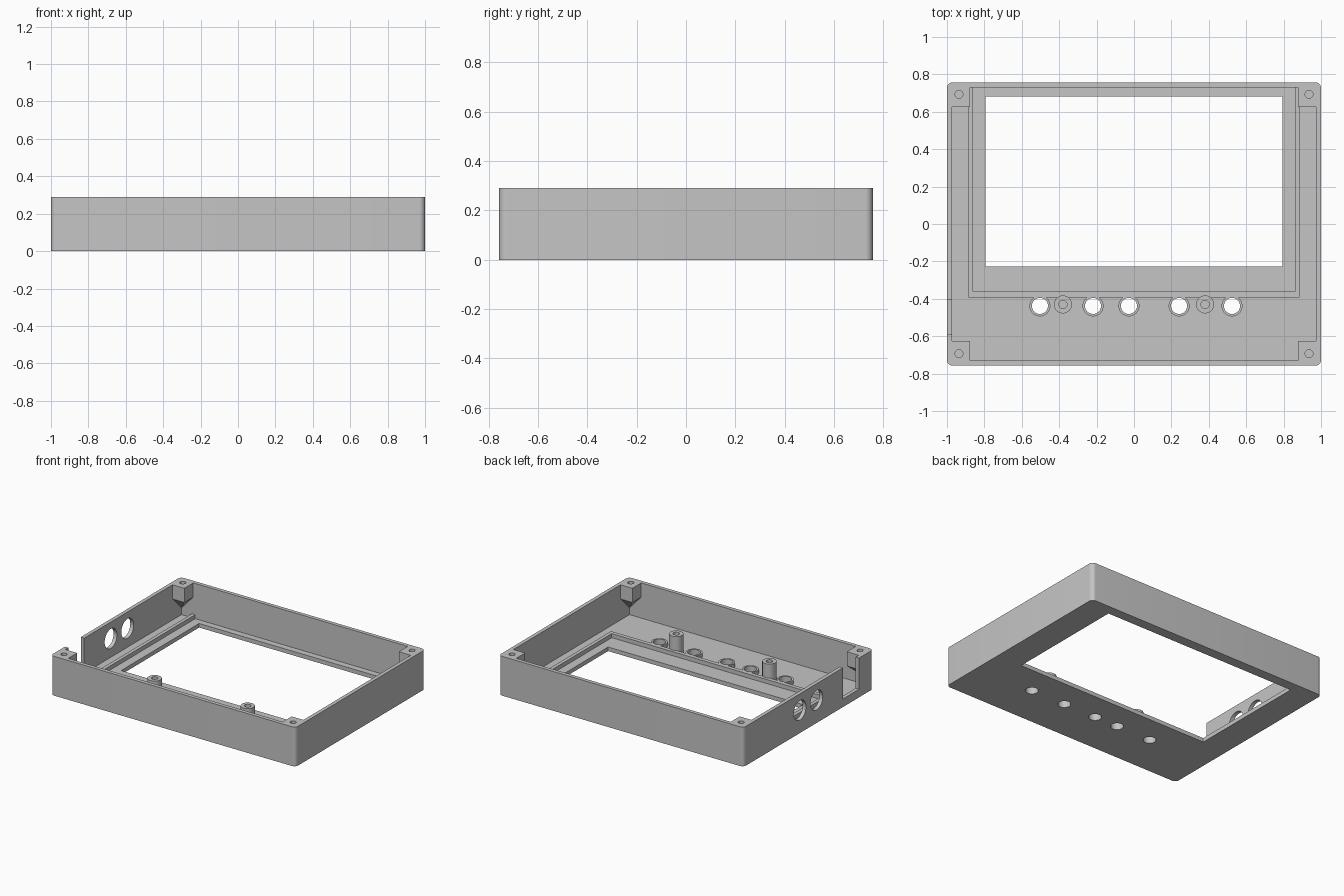
import bpy, bmesh, math
from mathutils import Matrix, Vector

if "Cube" in bpy.data.objects:
    bpy.data.objects.remove(bpy.data.objects["Cube"])

grey = bpy.data.materials.new("plain_grey")
grey.use_nodes = True
grey.diffuse_color = (0.56, 0.56, 0.56, 1)
grey.node_tree.nodes["Principled BSDF"].inputs["Base Color"].default_value = grey.diffuse_color

HX, HY, TOP = 1.0, 0.757, 0.29          # outer half sizes and height
WALL, FLOOR = 0.028, 0.03
IX, IY = HX - WALL, HY - WALL           # inner half sizes


def finish(name, bm):
    bmesh.ops.recalc_face_normals(bm, faces=bm.faces)
    mesh = bpy.data.meshes.new(name)
    bm.to_mesh(mesh)
    bm.free()
    mesh.materials.append(grey)
    obj = bpy.data.objects.new(name, mesh)
    bpy.context.collection.objects.link(obj)
    return obj


def prism(name, outline, z0, z1):
    bm = bmesh.new()
    face = bm.faces.new([bm.verts.new((x, y, z0)) for x, y in outline])
    new = bmesh.ops.extrude_face_region(bm, geom=[face])["geom"]
    verts = [v for v in new if isinstance(v, bmesh.types.BMVert)]
    bmesh.ops.translate(bm, verts=verts, vec=(0, 0, z1 - z0))
    return finish(name, bm)


def box(name, x0, x1, y0, y1, z0, z1):
    return prism(name, [(x0, y0), (x1, y0), (x1, y1), (x0, y1)], z0, z1)


def circle(x, y, r, n=32):
    return [(x + r * math.cos(math.tau * i / n), y + r * math.sin(math.tau * i / n))
            for i in range(n)]


def rounded(hx, hy, r, n=8):
    pts = []
    for q, (sx, sy) in enumerate([(1, 1), (-1, 1), (-1, -1), (1, -1)]):
        for i in range(n + 1):
            a = (q + i / n) * math.pi / 2
            pts.append((sx * (hx - r) + r * math.cos(a), sy * (hy - r) + r * math.sin(a)))
    return pts


def cut(obj, cutters):
    for c in cutters:
        c.hide_render = True
        mod = obj.modifiers.new("cut", "BOOLEAN")
        mod.operation, mod.solver, mod.object = "DIFFERENCE", "EXACT", c
        bpy.context.view_layer.objects.active = obj
        bpy.ops.object.modifier_apply(modifier=mod.name)
        bpy.data.objects.remove(c)


def smooth(obj):
    bpy.ops.object.select_all(action="DESELECT")
    obj.select_set(True)
    bpy.context.view_layer.objects.active = obj
    bpy.ops.object.shade_smooth_by_angle(angle=math.radians(30))


# Tray shell with display window, button holes, cable notch and two side ports
shell = prism("case_shell", rounded(HX, HY, 0.03), 0, TOP)
BUTTON_X, BUTTON_Y = (-0.503, -0.219, -0.027, 0.241, 0.524), -0.438
cutters = [box("cavity", -IX, IX, -IY, IY, FLOOR, 1),
           box("window", -0.795, 0.795, -0.227, 0.682, -1, 1),
           box("notch", -1.1, -0.95, -0.59, -0.405, 0.06, 1)]
cutters += [prism("button_hole", circle(x, BUTTON_Y, 0.043), -1, 1) for x in BUTTON_X]
for y in (-0.095, 0.1):
    port = prism("port", circle(0, 0, 0.072), -0.1, 0.1)
    port.data.transform(Matrix.Translation((-HX, y, 0.168)) @ Matrix.Rotation(math.pi / 2, 4, "Y"))
    cutters.append(port)
cut(shell, cutters)
smooth(shell)

# Raised U-shaped rim that holds the display
RO, RI = 0.886, 0.86
prism("display_rim", [(-RO, IY), (-RO, -0.392), (RO, -0.392), (RO, IY),
                      (RI, IY), (RI, -0.362), (-RI, -0.362), (-RI, IY)], FLOOR, 0.06)

# Collars around the button holes
for i, x in enumerate(BUTTON_X):
    collar = prism(f"button_collar_{i + 1}", circle(x, BUTTON_Y, 0.056), FLOOR, 0.06)
    cut(collar, [prism("bore", circle(x, BUTTON_Y, 0.043), -1, 1)])
    smooth(collar)

# Screw standoffs for the button board
for side, x in (("right", -0.38), ("left", 0.38)):
    standoff = prism(f"standoff_{side}", circle(x, -0.43, 0.048), FLOOR, 0.163)
    cut(standoff, [prism("bore", circle(x, -0.43, 0.022), 0.05, 1)])
    smooth(standoff)

# Corner screw posts, tapering down into each corner
for sx, side in ((-1, "right"), (1, "left")):
    for sy, end in ((-1, "front"), (1, "back")):
        bm = bmesh.new()
        for x in (0.876, IX):
            for y in (0.625, IY):
                for z in (0.185, TOP):
                    bm.verts.new(Vector((sx * x, sy * y, z)))
        bm.verts.new((sx * IX, sy * IY, 0.08))
        bmesh.ops.convex_hull(bm, input=bm.verts)
        bmesh.ops.dissolve_limit(bm, angle_limit=0.01, verts=bm.verts, edges=bm.edges)
        post = finish(f"{end}_{side}_screw_post", bm)
        cut(post, [prism("bore", circle(sx * 0.936, sy * 0.693, 0.021), 0.19, 1)])
        smooth(post)
